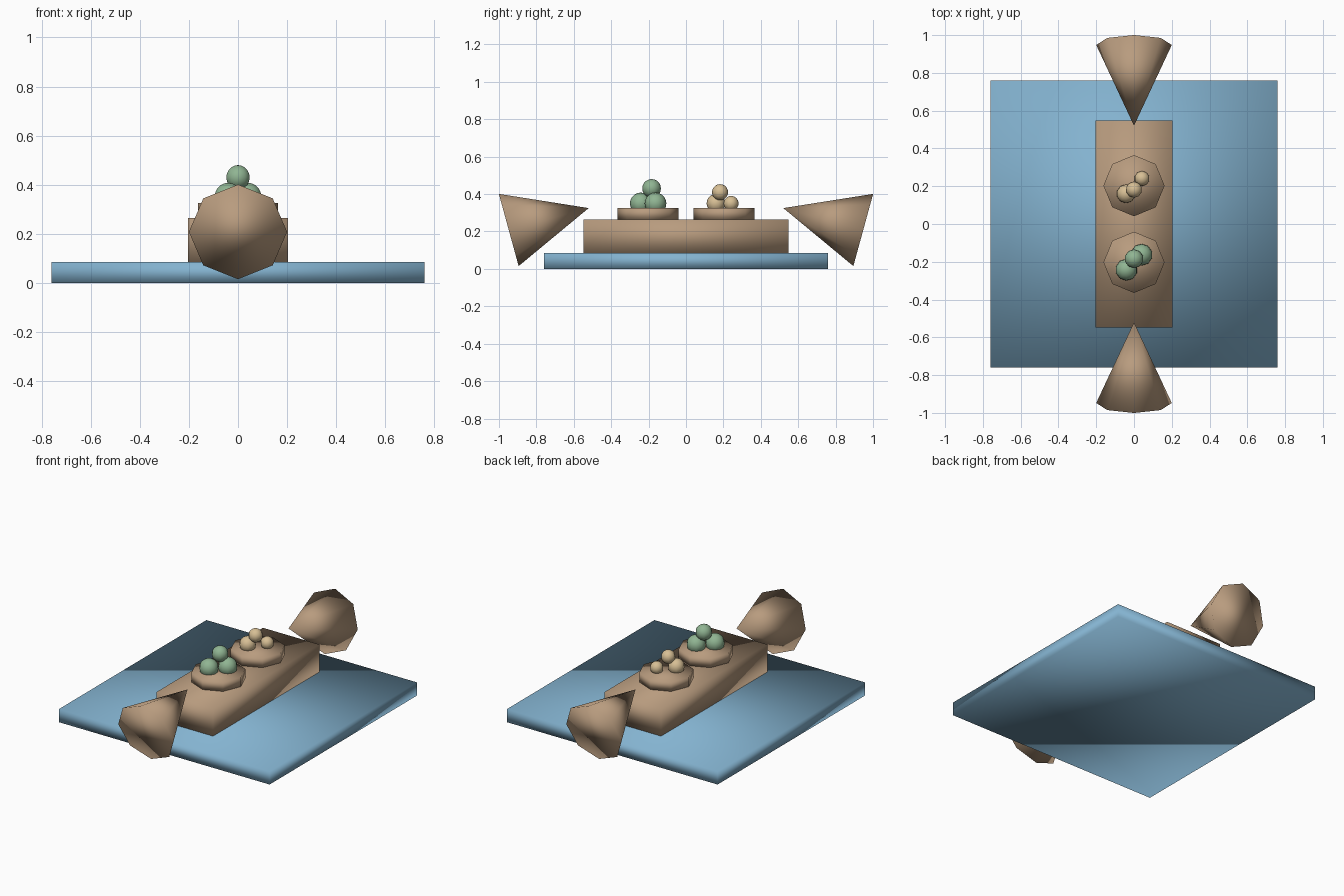
import bpy, math

if "Cube" in bpy.data.objects:
    bpy.data.objects.remove(bpy.data.objects["Cube"])


def material(name, rgb):
    m = bpy.data.materials.new(name)
    m.diffuse_color = (*rgb, 1)
    m.use_nodes = True
    m.node_tree.nodes["Principled BSDF"].inputs["Base Color"].default_value = m.diffuse_color
    return m


BLUE = material("blue", (0.23, 0.45, 0.63))
BROWN = material("brown", (0.48, 0.33, 0.21))
GREEN = material("green", (0.28, 0.46, 0.29))
CREAM = material("cream", (0.68, 0.52, 0.30))


def finish(name, mat):
    o = bpy.context.object
    o.name = name
    o.data.materials.append(mat)
    o.data.polygons.foreach_set("use_smooth", [True] * len(o.data.polygons))
    o.data.update()
    return o


def box(name, half_x, half_y, z0, z1, mat):
    bpy.ops.mesh.primitive_cube_add(size=2, location=(0, 0, (z0 + z1) / 2))
    bpy.context.object.scale = (half_x, half_y, (z1 - z0) / 2)
    bpy.ops.object.transform_apply(location=False, rotation=False, scale=True)
    return finish(name, mat)


def ball(name, x, y, z, r, mat):
    bpy.ops.mesh.primitive_uv_sphere_add(segments=10, ring_count=10, radius=r,
                                         location=(x, y, z))
    return finish(name, mat)


# Mat and low table
box("floor_mat", 0.76, 0.76, 0, 0.085, BLUE)
box("table", 0.203, 0.547, 0.085, 0.265, BROWN)

# Octagonal plates and the tilted cone seats at both ends
tilt = math.atan2(0.427, 0.117)
for side, s in (("front", -1), ("back", 1)):
    bpy.ops.mesh.primitive_cylinder_add(vertices=8, radius=0.162, depth=0.06,
                                        location=(0, s * 0.203, 0.295))
    finish(side + "_plate", BROWN)
    bpy.ops.mesh.primitive_cone_add(vertices=8, radius1=0.2, radius2=0, depth=0.443,
                                    location=(0, s * 0.734, 0.2665),
                                    rotation=(s * tilt, 0, 0))
    finish(side + "_cone", BROWN)

# Piles of round food
ball("green_ball_left", -0.04, -0.242, 0.35, 0.058, GREEN)
ball("green_ball_right", 0.04, -0.163, 0.35, 0.058, GREEN)
ball("green_ball_top", 0, -0.184, 0.43, 0.05, GREEN)
ball("cream_ball_left", -0.042, 0.16, 0.35, 0.05, CREAM)
ball("cream_ball_right", 0.042, 0.241, 0.35, 0.04, CREAM)
ball("cream_ball_top", 0, 0.182, 0.41, 0.043, CREAM)
